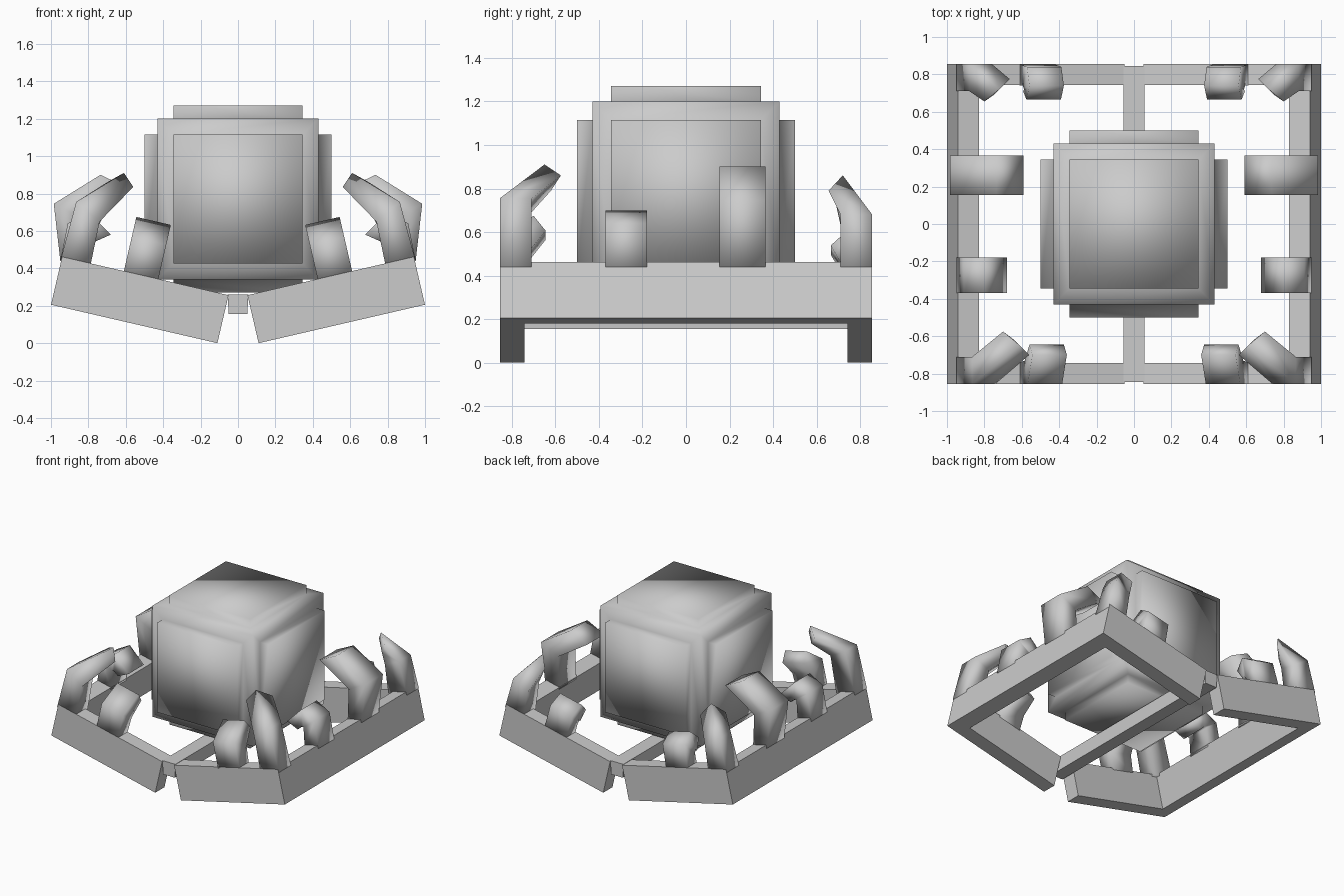
import bpy, bmesh, math
from mathutils import Vector

if "Cube" in bpy.data.objects:
    bpy.data.objects.remove(bpy.data.objects["Cube"])

grey = bpy.data.materials.new("plain grey")
grey.diffuse_color = (0.6, 0.6, 0.6, 1)
grey.use_nodes = True
grey.node_tree.nodes["Principled BSDF"].inputs["Base Color"].default_value = grey.diffuse_color
TILT = math.radians(13)


def finish(name, bm, angle):
    bmesh.ops.recalc_face_normals(bm, faces=bm.faces)
    me = bpy.data.meshes.new(name)
    bm.to_mesh(me)
    bm.free()
    me.materials.append(grey)
    ob = bpy.data.objects.new(name, me)
    bpy.context.collection.objects.link(ob)
    bpy.ops.object.select_all(action='DESELECT')
    ob.select_set(True)
    bpy.context.view_layer.objects.active = ob
    if angle >= 180:
        bpy.ops.object.shade_smooth()
    elif angle > 0:
        bpy.ops.object.shade_smooth_by_angle(angle=math.radians(angle))
    return ob


def loft(name, rings, side=1, angle=180):
    """Skin equal-sized rings of points and cap both ends; side mirrors x."""
    bm = bmesh.new()
    rows = [[bm.verts.new((p[0] * side, p[1], p[2])) for p in r] for r in rings]
    n = len(rows[0])
    for a, b in zip(rows, rows[1:]):
        for i in range(n):
            j = (i + 1) % n
            bm.faces.new((a[i], a[j], b[j], b[i]))
    bm.faces.new(rows[0])
    bm.faces.new(rows[-1])
    return finish(name, bm, angle)


def tilted(u, y, v):
    """Point in the tilted plane of a frame: u outward, v up."""
    c, s = math.cos(TILT), math.sin(TILT)
    return (0.11 + u * c - v * s, y, u * s + v * c)


def side_finger(name, pairs, y0, y1, side):
    loft(name, [[(o[0], y0, o[1]), (o[0], y1, o[1]), (i[0], y1, i[1]), (i[0], y0, i[1])]
                for o, i in pairs], side)


def end_finger(name, pairs, u0, u1, side):
    loft(name, [[tilted(u0, *o), tilted(u1, *o), tilted(u1, *i), tilted(u0, *i)]
                for o, i in pairs], side)


# core block with a raised square on every face
bm = bmesh.new()
bmesh.ops.create_cube(bm, size=0.86)
faces = list(bm.faces)
bmesh.ops.inset_individual(bm, faces=faces, thickness=0.12)
for f in bmesh.ops.extrude_discrete_faces(bm, faces=faces)["faces"]:
    f.normal_update()
    bmesh.ops.translate(bm, verts=f.verts, vec=f.normal * 0.07)
bmesh.ops.translate(bm, verts=bm.verts, vec=Vector((0, 0, 0.77)))
finish("core_block", bm, 180)

# connecting rod under the core
loft("centre_rod", [[(-0.05, y, 0.155), (0.05, y, 0.155), (0.055, y, 0.26), (-0.055, y, 0.26)]
                    for y in (-0.845, 0.845)], angle=30)

# two tilted frames with their fingers
for side, tag in ((1, "right"), (-1, "left")):
    outline = [(0, -0.855), (0.913, -0.855), (0.913, 0.855), (0, 0.855),
               (0, 0.742), (0.798, 0.742), (0.798, -0.742), (0, -0.742)]
    loft(tag + "_frame", [[tilted(u, y, v) for u, y in outline] for v in (0, 0.263)],
         side, 30)

    # fingers along the outer side
    side_finger(tag + "_long_side_finger",
                [((0.95, 0.44), (0.83, 0.42)), ((0.985, 0.745), (0.84, 0.67)),
                 ((0.735, 0.90), (0.59, 0.83))], 0.155, 0.365, side)
    side_finger(tag + "_short_side_finger",
                [((0.95, 0.44), (0.83, 0.42)), ((0.91, 0.64), (0.82, 0.57)),
                 ((0.80, 0.70), (0.80, 0.57)), ((0.68, 0.58), (0.77, 0.54))],
                -0.37, -0.18, side)

    # fingers on the front and back arms
    end_finger(tag + "_front_finger",
               [((-0.855, 0.25), (-0.742, 0.25)), ((-0.855, 0.45), (-0.73, 0.38)),
                ((-0.70, 0.56), (-0.645, 0.49))], 0.385, 0.574, side)
    end_finger(tag + "_back_finger",
               [((0.855, 0.25), (0.742, 0.25)), ((0.84, 0.43), (0.74, 0.33)),
                ((0.74, 0.49), (0.72, 0.36)), ((0.665, 0.42), (0.71, 0.34))],
               0.385, 0.574, side)

    # corner fingers
    loft(tag + "_front_corner_finger", [
        [(0.95, -0.855, 0.44), (0.95, -0.71, 0.44), (0.79, -0.71, 0.41), (0.79, -0.855, 0.41)],
        [(0.865, -0.855, 0.755), (0.865, -0.71, 0.755), (0.74, -0.71, 0.69), (0.74, -0.855, 0.65)],
        [(0.61, -0.65, 0.91), (0.70, -0.575, 0.86), (0.64, -0.62, 0.79), (0.56, -0.70, 0.835)]],
        side)
    loft(tag + "_back_corner_finger", [
        [(0.95, 0.855, 0.44), (0.95, 0.71, 0.44), (0.79, 0.71, 0.41), (0.79, 0.855, 0.41)],
        [(0.88, 0.855, 0.68), (0.88, 0.71, 0.68), (0.76, 0.71, 0.63), (0.76, 0.855, 0.60)],
        [(0.72, 0.72, 0.86), (0.80, 0.655, 0.79), (0.75, 0.69, 0.72), (0.665, 0.775, 0.78)]],
        side)
